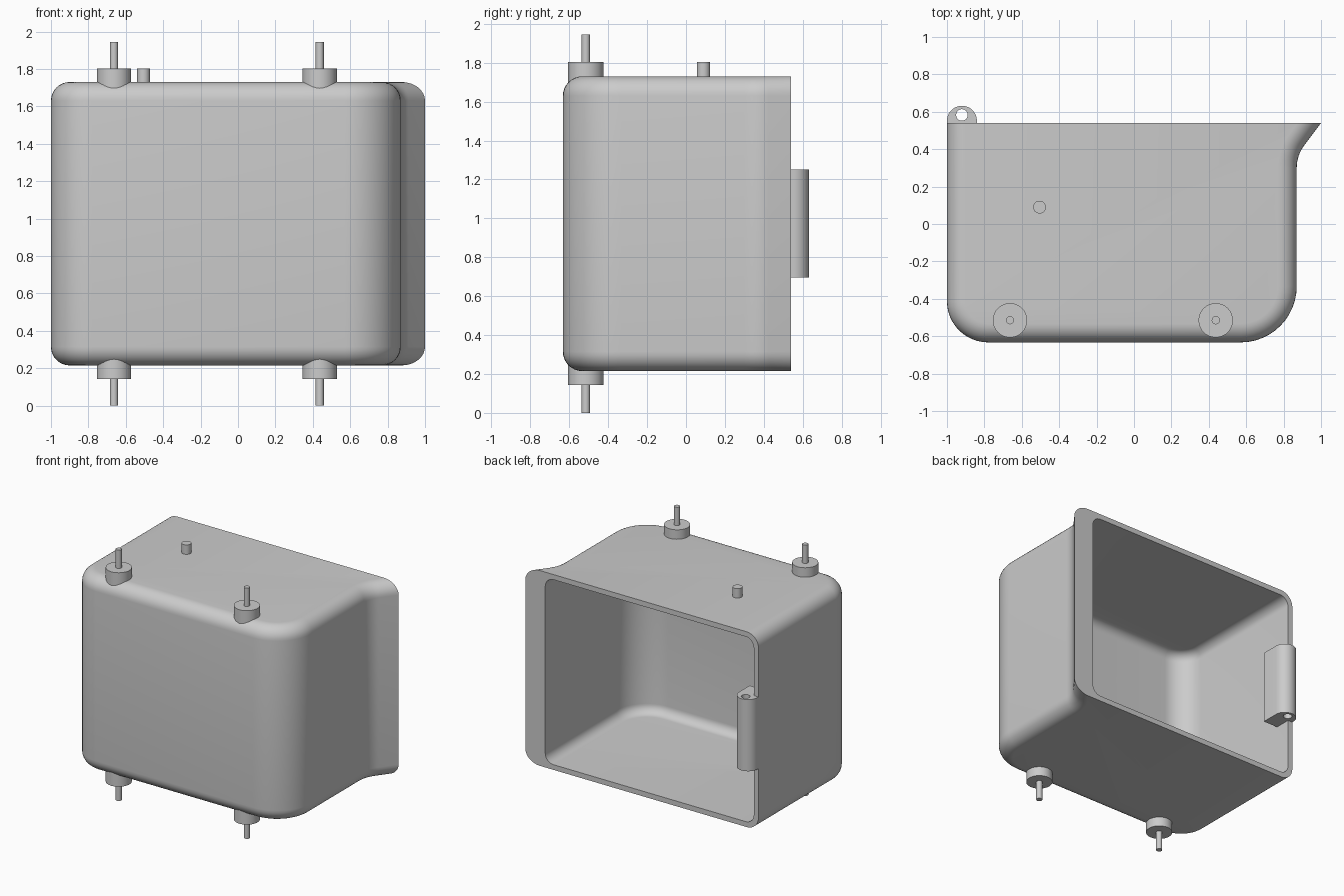
import bpy, bmesh, math
from mathutils import Vector

old = bpy.data.objects.get("Cube")
if old:
    bpy.data.objects.remove(old, do_unlink=True)

grey = bpy.data.materials.new("plain grey")
grey.use_nodes = True
grey.diffuse_color = (0.6, 0.6, 0.6, 1)
grey.node_tree.nodes["Principled BSDF"].inputs["Base Color"].default_value = grey.diffuse_color

RIM = 0.54            # y of the open back
BOTTOM, TOP = 0.215, 1.73
WALL = 0.04


def arc(cx, cy, r, a0, a1, n=12):
    """Points on an arc, angles in degrees."""
    angles = [math.radians(a0 + (a1 - a0) * i / n) for i in range(n + 1)]
    return [Vector((cx + r * math.cos(a), cy + r * math.sin(a))) for a in angles]


def finish(obj, angle=35):
    """Give the object its colour and smooth shading with sharp edges."""
    obj.data.materials.clear()
    obj.data.materials.append(grey)
    bpy.ops.object.select_all(action="DESELECT")
    obj.select_set(True)
    bpy.context.view_layer.objects.active = obj
    bpy.ops.object.shade_smooth_by_angle(angle=math.radians(angle))


def inset(path, d):
    """Move an open path inwards by d, keeping its ends on the rim plane."""
    out = []
    for i, p in enumerate(path):
        t = (path[min(i + 1, len(path) - 1)] - path[max(i - 1, 0)]).normalized()
        out.append(p + Vector((-t.y, t.x)) * d)
    for end, near in ((0, 1), (-1, -2)):
        t = out[end] - out[near]
        out[end] = out[near] + t * ((RIM - out[near].y) / t.y)
    return out


def add_shell(bm, path, z0, z1, r, steps=8):
    """Loft a path upwards with rounded top and bottom; return its rim loop."""
    levels = []
    for i in range(steps + 1):
        a = math.pi / 2 * i / steps
        levels.append((r * (1 - math.sin(a)), r * (1 - math.cos(a))))
    levels = ([(d, z0 + h) for d, h in levels]
              + [(d, z1 - h) for d, h in reversed(levels)])
    rows = [[bm.verts.new((p.x, p.y, z)) for p in inset(path, d)] for d, z in levels]
    for low, high in zip(rows, rows[1:]):
        for i in range(len(low) - 1):
            bm.faces.new((low[i], low[i + 1], high[i + 1], high[i]))
    bm.faces.new(rows[0])
    bm.faces.new(rows[-1])
    return [row[0] for row in rows] + [row[-1] for row in reversed(rows)]


# Housing: outer skin with a flared edge, straight cavity, flat rim between
front_left = arc(-0.78, -0.413, 0.22, 180, 270)
front_right = arc(0.57, -0.333, 0.30, 270, 360)
flare = arc(1.07, 0.30, 0.20, 180, 142, 8)
outer = [Vector((-1, RIM))] + front_left + front_right + flare + [Vector((1, RIM))]
straight = [Vector((-1, RIM))] + front_left + front_right + [Vector((0.87, RIM))]

bm = bmesh.new()
outer_rim = add_shell(bm, outer, BOTTOM, TOP, 0.10)
inner_rim = add_shell(bm, inset(straight, WALL), BOTTOM + WALL, TOP - WALL, 0.07)
for i in range(len(outer_rim)):
    bm.faces.new((outer_rim[i - 1], outer_rim[i], inner_rim[i], inner_rim[i - 1]))
bmesh.ops.recalc_face_normals(bm, faces=bm.faces)
mesh = bpy.data.meshes.new("housing")
bm.to_mesh(mesh)
bm.free()
housing = bpy.data.objects.new("housing", mesh)
bpy.context.collection.objects.link(housing)
finish(housing)


def cylinder(name, x, y, z0, z1, r, sides=32):
    bpy.ops.mesh.primitive_cylinder_add(vertices=sides, radius=r, depth=z1 - z0,
                                        location=(x, y, (z0 + z1) / 2))
    obj = bpy.context.object
    obj.name = name
    finish(obj)


# Mounting bosses and pins, top and bottom
for side, x in (("right", -0.663), ("left", 0.437)):
    y = -0.515
    cylinder(f"upper_boss_{side}", x, y, TOP - WALL + 0.002, 1.803, 0.092)
    cylinder(f"upper_pin_{side}", x, y, 1.79, 1.945, 0.022, 12)
    cylinder(f"lower_boss_{side}", x, y, 0.143, BOTTOM + WALL - 0.002, 0.092)
    cylinder(f"lower_pin_{side}", x, y, 0, 0.16, 0.022, 12)

# Small peg on the top
cylinder("top_peg", -0.505, 0.09, TOP - 0.02, 1.803, 0.034, 24)

# Hinge barrel: rounded block with a hole, running inside the wall
barrel = ([Vector((-0.97, 0.42)), Vector((-0.84, 0.42))]
          + arc(-0.92, 0.552, 0.08, 0, 180, 20)
          + [Vector((-1, RIM)), Vector((-0.97, 0.53))])
hole = arc(-0.92, 0.583, 0.031, 0, 345, 23)
curve = bpy.data.curves.new("hinge_barrel", "CURVE")
curve.dimensions = "2D"
curve.fill_mode = "BOTH"
curve.extrude = 0.278
for loop in (barrel, hole):
    spline = curve.splines.new("POLY")
    spline.points.add(len(loop) - 1)
    for point, p in zip(spline.points, loop):
        point.co = (p.x, p.y, 0, 1)
    spline.use_cyclic_u = True
hinge = bpy.data.objects.new("hinge_barrel", curve)
hinge.location.z = 0.973
bpy.context.collection.objects.link(hinge)
bpy.ops.object.select_all(action="DESELECT")
hinge.select_set(True)
bpy.context.view_layer.objects.active = hinge
bpy.ops.object.convert(target="MESH")
hinge = bpy.context.object
bm = bmesh.new()
bm.from_mesh(hinge.data)
bmesh.ops.remove_doubles(bm, verts=bm.verts, dist=0.0005)
bmesh.ops.recalc_face_normals(bm, faces=bm.faces)
bm.to_mesh(hinge.data)
bm.free()
finish(hinge)
